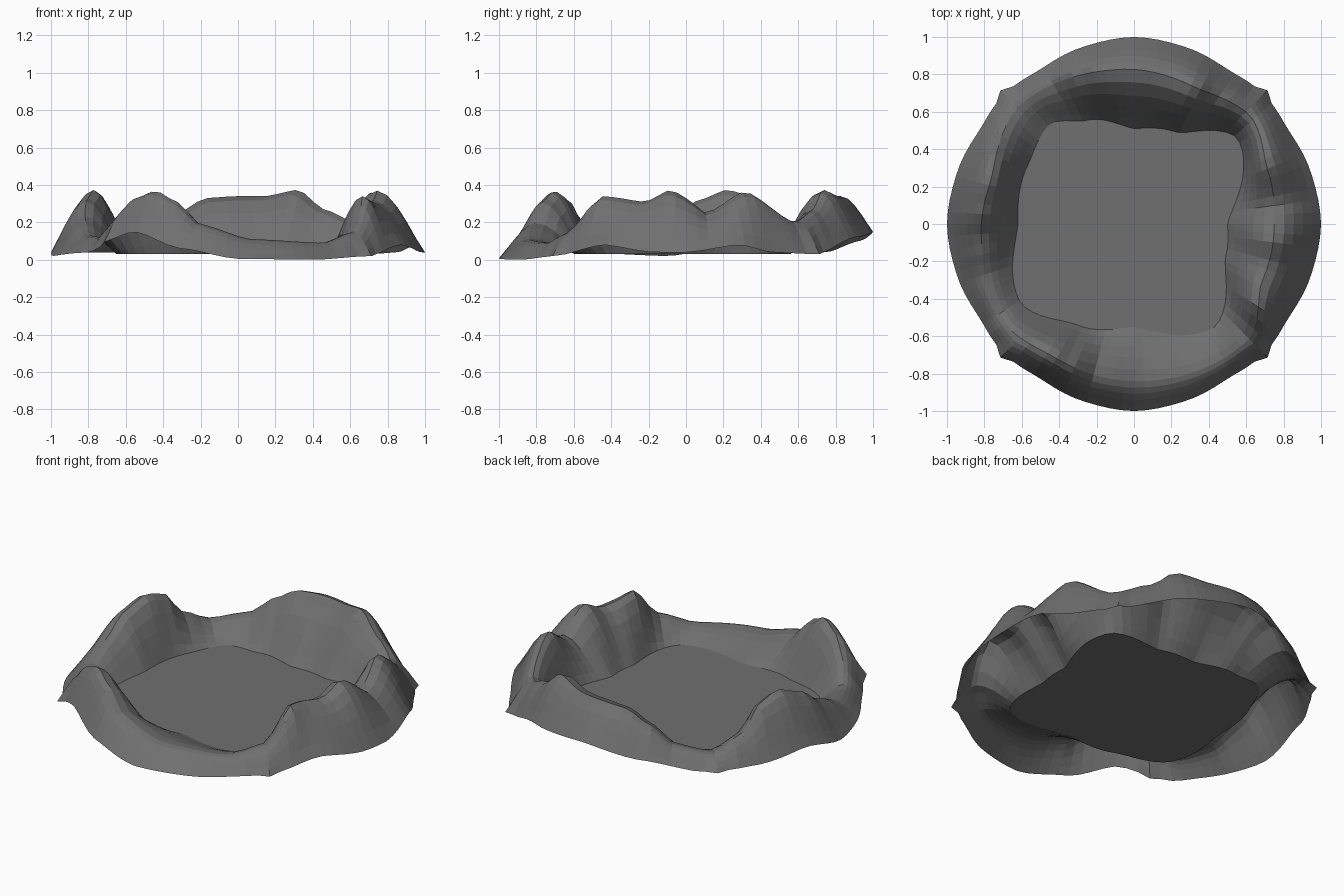
import bpy, bmesh, math

if "Cube" in bpy.data.objects:
    bpy.data.objects.remove(bpy.data.objects["Cube"])

# Keys around the ring: (angle in degrees from +x, value)
CREST_Z = [(0, .34), (8, .26), (24, .375), (43, .21), (56, .28), (66, .385), (80, .35),
           (91, .35), (102, .34), (111, .27), (121, .16), (135, .12), (146, .20), (155, .35),
           (164, .385), (175, .33), (187, .22), (200, .14), (213, .13), (222, .23), (229, .335),
           (238, .38), (247, .32), (256, .20), (275, .12), (302, .10), (315, .16), (326, .35),
           (343, .32), (354, .385)]
CREST_R = [(0, .75), (22, .77), (43, .85), (65, .80), (95, .83), (135, .88), (163, .80),
           (185, .82), (220, .87), (238, .83), (270, .84), (315, .87), (335, .75)]
FLOOR_R = [(0, .50), (40, .72), (65, .54), (90, .51), (115, .61), (130, .70), (150, .65),
           (180, .62), (215, .74), (240, .62), (270, .55), (308, .70), (340, .52)]
EDGE_Z = [(0, .05), (17, .09), (28, .05), (45, .04), (67, .13), (90, .16), (110, .11),
          (130, .05), (150, .05), (167, .09), (185, .03), (215, .05), (235, .16),
          (252, .07), (270, .015), (295, .01), (315, .03), (333, .09), (350, .05)]
EDGE_R = [(0, 1.0), (17, .985), (32, .966), (41, .978), (45, 1.01),
          (49, .978), (58, .966), (73, .985)]
FLOOR_Z = .04
SEGMENTS = 96


def smooth(t):
    return t * t * (3 - 2 * t)


def sample(keys, a, period=360):
    """Smooth periodic interpolation of the keys."""
    a %= period
    ring = keys + [(keys[0][0] + period, keys[0][1])]
    for (a0, v0), (a1, v1) in zip(ring, ring[1:]):
        if a0 <= a <= a1:
            t = (a - a0) / (a1 - a0)
            return v0 + (v1 - v0) * (.6 * smooth(t) + .4 * t)
    return keys[0][1]


def spoke(a):
    """Rounded cross-section of the ridge at one angle, floor to outer edge."""
    rf, rc, re = sample(FLOOR_R, a), sample(CREST_R, a), sample(EDGE_R, a, 90)
    zc, ze = sample(CREST_Z, a), sample(EDGE_Z, a)
    pts = []
    for t in (0, .15, .35, .55, .78):                  # inner slope
        k = .75 * math.sin(t * math.pi / 2) + .25 * smooth(t)
        pts.append((rf + (rc - rf) * t, FLOOR_Z + (zc - FLOOR_Z) * k))
    for t in (0, .22, .42, .62, .82, 1):               # outer slope
        k = .8 * (1 - math.cos(t * math.pi / 2)) + .2 * smooth(t)
        pts.append((rc + (re - rc) * t, zc + (ze - zc) * k))
    return pts


# Mountain ring
bm = bmesh.new()
rows = []
for i in range(SEGMENTS):
    a = 360 * i / SEGMENTS
    c, s = math.cos(math.radians(a)), math.sin(math.radians(a))
    rows.append([bm.verts.new((r * c, r * s, z)) for r, z in spoke(a)])
for i, row in enumerate(rows):
    nxt = rows[(i + 1) % SEGMENTS]
    for j in range(len(row) - 1):
        bm.faces.new((row[j], row[j + 1], nxt[j + 1], nxt[j]))

# Flat valley floor
bm.faces.new([row[0] for row in rows])

# Stand on the ground
low = min(v.co.z for v in bm.verts)
for v in bm.verts:
    v.co.z -= low

mesh = bpy.data.meshes.new("mountain_ring")
bm.to_mesh(mesh)
bm.free()

# Dark grey rock
rock = bpy.data.materials.new("dark_rock")
rock.diffuse_color = (.16, .16, .16, 1)
rock.use_nodes = True
rock.node_tree.nodes["Principled BSDF"].inputs["Base Color"].default_value = rock.diffuse_color
mesh.materials.append(rock)
bpy.context.collection.objects.link(bpy.data.objects.new("mountain_ring", mesh))
